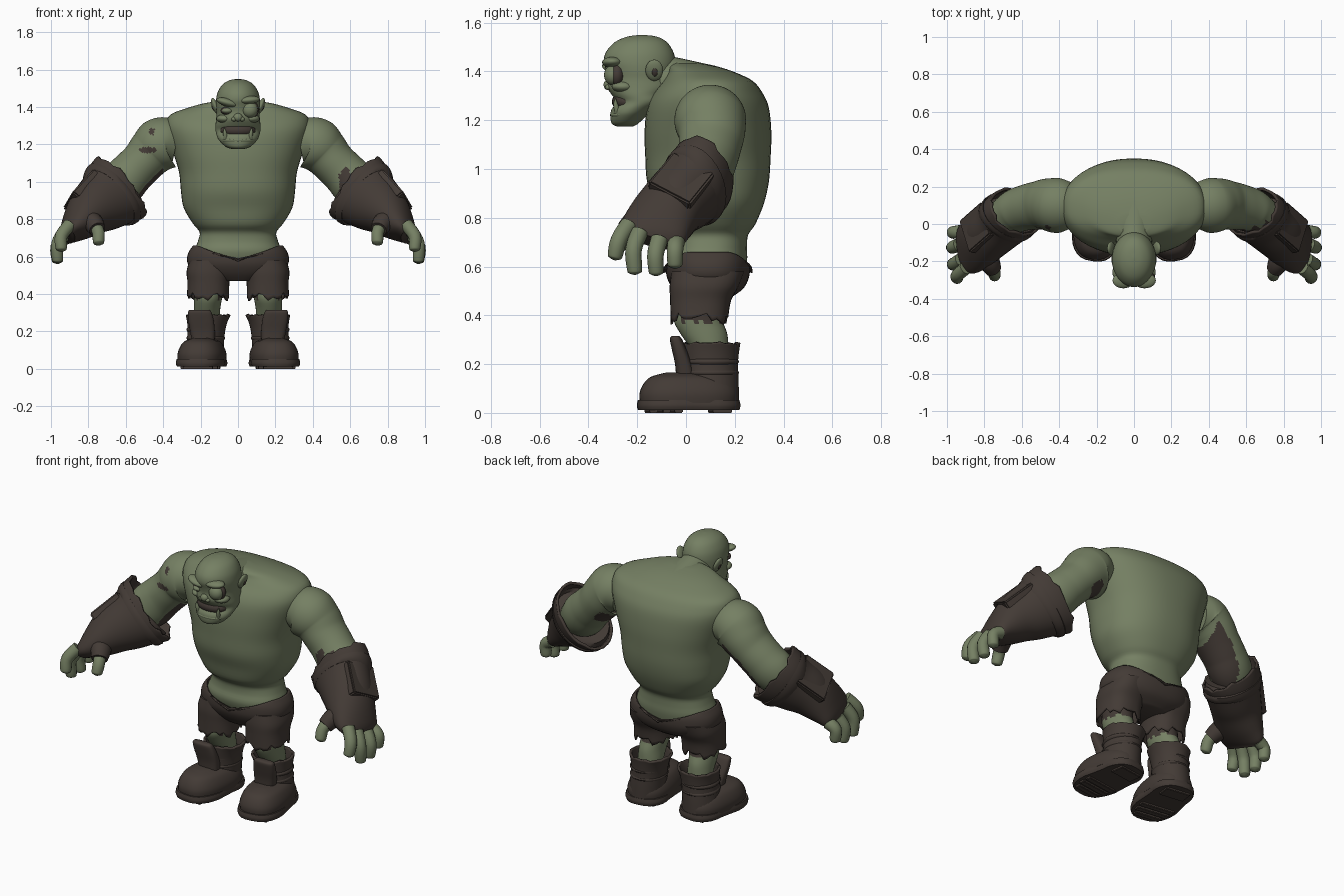
import bpy, bmesh, math
from mathutils import Vector, Matrix

cube = bpy.data.objects.get("Cube")
if cube:
    bpy.data.objects.remove(cube, do_unlink=True)


def material(name, rgb):
    m = bpy.data.materials.new(name)
    m.use_nodes = True
    m.diffuse_color = (*rgb, 1)
    m.node_tree.nodes["Principled BSDF"].inputs["Base Color"].default_value = (*rgb, 1)
    return m


SKIN = material("green skin", (0.178, 0.215, 0.125))
LEATHER = material("dark leather", (0.056, 0.043, 0.036))


def finish(name, bm, mats, rule=None, thick=0):
    bmesh.ops.recalc_face_normals(bm, faces=bm.faces)
    if rule:
        for f in bm.faces:
            f.material_index = int(rule(f.calc_center_median(), f.normal))
    me = bpy.data.meshes.new(name)
    bm.to_mesh(me)
    bm.free()
    ob = bpy.data.objects.new(name, me)
    bpy.context.collection.objects.link(ob)
    for m in mats:
        me.materials.append(m)
    if thick:
        sol = ob.modifiers.new("thickness", "SOLIDIFY")
        sol.thickness, sol.offset = thick, -1
    bpy.ops.object.select_all(action="DESELECT")
    ob.select_set(True)
    bpy.context.view_layer.objects.active = ob
    bpy.ops.object.shade_smooth_by_angle(angle=math.radians(50))
    return ob


def smooth_path(keys, steps):
    # Catmull-Rom through (x, y, z, radius_a, radius_b)
    out = []
    for i in range(len(keys) - 1):
        p = [keys[max(0, min(len(keys) - 1, i + k))] for k in (-1, 0, 1, 2)]
        for s in range(steps):
            t = s / steps
            out.append([0.5 * (2 * b + (c - a) * t + (2 * a - 5 * b + 4 * c - d) * t * t
                               + (3 * b - a - 3 * c + d) * t ** 3) for a, b, c, d in zip(*p)])
    return out + [list(keys[-1])]


def loft(name, keys, mat, sign=1, n=32, steps=4, flat=False, power=2.0, caps=(True, True),
         warp=None, rule=None, thick=0):
    rows = smooth_path(keys, steps)
    pts = [Vector(r[:3]) for r in rows]
    bm = bmesh.new()
    rings = []
    for i, r in enumerate(rows):
        u, v = Vector((1, 0, 0)), Vector((0, 1, 0))
        if not flat:
            t = (pts[min(i + 1, len(pts) - 1)] - pts[max(i - 1, 0)]).normalized()
            u = (v - t * v.dot(t)).normalized()
            v = t.cross(u)
        ring = []
        for k in range(n):
            a = math.tau * k / n
            c, s = (math.copysign(abs(w) ** (2 / power), w) for w in (math.cos(a), math.sin(a)))
            co = pts[i] + u * c * max(r[3], 0.002) + v * s * max(r[4], 0.002)
            if warp:
                co = warp(co, i / (len(rows) - 1), k)
            ring.append(bm.verts.new((co.x * sign, co.y, co.z)))
        rings.append(ring)
    for lo, hi in zip(rings, rings[1:]):
        for k in range(n):
            bm.faces.new((lo[k], lo[(k + 1) % n], hi[(k + 1) % n], hi[k]))
    for use, ring in zip(caps, (rings[0], rings[-1])):
        if use:
            bm.faces.new(ring)
    return finish(name, bm, mat if isinstance(mat, list) else [mat], rule, thick)


def ball(name, loc, size, mat, rot=(0, 0, 0)):
    bm = bmesh.new()
    bmesh.ops.create_uvsphere(bm, u_segments=24, v_segments=14, radius=1)
    ob = finish(name, bm, [mat])
    ob.location, ob.scale, ob.rotation_euler = loc, size, rot
    return ob


def block(name, loc, size, mat, rot=(0, 0, 0), bevel=0.01):
    bm = bmesh.new()
    bmesh.ops.create_cube(bm, size=1, matrix=Matrix.Diagonal((*size, 1)))
    bmesh.ops.bevel(bm, geom=bm.edges[:], offset=bevel, segments=2, affect="EDGES")
    ob = finish(name, bm, [mat])
    ob.location, ob.rotation_euler = loc, rot
    return ob


def jag(k):
    # ragged cloth edge
    return 0.5 * math.sin(k * 2.3) + 0.5 * math.sin(k * 0.9 + 1)


# Torso with heavy hunched back
loft("torso", [(0, .1, .52, .2, .13), (0, .09, .62, .232, .16), (0, .095, .68, .215, .155),
               (0, .095, .73, .205, .16), (0, .09, .775, .24, .195), (0, .095, .86, .29, .225),
               (0, .09, .95, .305, .25), (0, .09, 1.05, .315, .257), (0, .09, 1.15, .345, .26),
               (0, .09, 1.25, .378, .25), (0, .09, 1.31, .385, .225), (0, .09, 1.36, .36, .185),
               (0, .065, 1.395, .27, .14), (0, .03, 1.42, .18, .1), (0, 0, 1.435, .08, .05)],
     SKIN, n=48, flat=True, power=2.3)
loft("neck", [(0, .08, 1.3, .13, .14), (0, -.06, 1.35, .11, .1), (0, -.18, 1.38, .1, .09)], SKIN)

# Head
loft("head", [(0, -.25, 1.175, .03, .035), (0, -.25, 1.187, .065, .055), (0, -.235, 1.22, .1, .075),
              (0, -.215, 1.245, .113, .09), (0, -.185, 1.275, .12, .1), (0, -.19, 1.305, .12, .115),
              (0, -.185, 1.335, .117, .138), (0, -.185, 1.37, .115, .135), (0, -.187, 1.405, .118, .14),
              (0, -.19, 1.44, .117, .147), (0, -.19, 1.48, .108, .138), (0, -.185, 1.52, .083, .107),
              (0, -.18, 1.543, .045, .06), (0, -.18, 1.55, .004, .004)], SKIN, n=40, flat=True)
ball("nose", (0, -.318, 1.345), (.024, .02, .022), SKIN)
ball("mouth", (0, -.24, 1.276), (.096, .064, .045), LEATHER)
ball("lower_lip", (0, -.256, 1.222), (.092, .056, .02), SKIN)
ball("big_eye", (.064, -.3, 1.385), (.042, .036, .042), SKIN)
ball("small_eye", (-.057, -.298, 1.38), (.03, .026, .016), SKIN)
ball("big_eye_rim", (.064, -.282, 1.385), (.048, .032, .048), LEATHER)
ball("small_eye_rim", (-.057, -.288, 1.38), (.036, .03, .022), LEATHER)
for s in (-1, 1):
    ball("brow", (s * .057, -.302, 1.424 if s < 0 else 1.437), (.06, .042, .022), SKIN,
         (0, .28 if s < 0 else -.08, 0))
    ball("cheek", (s * .07, -.257, 1.338), (.046, .048, .024), SKIN)
    ball("nostril", (s * .021, -.317, 1.335), (.015, .015, .012), SKIN)
    ball("ear", (s * .122, -.13, 1.405), (.016, .036, .046), SKIN, (0, s * .35, 0))
    ball("ear_hollow", (s * .133, -.128, 1.397), (.007, .012, .018), LEATHER, (0, s * .35, 0))
    loft("tusk", [(.066, -.28, 1.23, .012, .012), (.07, -.288, 1.262, .01, .01),
                  (.075, -.29, 1.29, .002, .002)], SKIN, s, n=10)
for i in range(-2, 3):
    block("upper_tooth", (i * .023, -.297 + .004 * i * i, 1.312), (.019, .012, .012), SKIN, bevel=.003)

# Shorts seat with dipping waistband
loft("shorts_seat", [(0, .08, .47, .12, .1), (0, .09, .51, .22, .145), (0, .09, .56, .268, .168),
                     (0, .09, .615, .268, .172), (0, .09, .66, .24, .17)], LEATHER, n=48, flat=True,
     power=2.4, caps=(True, False), thick=.012,
     warp=lambda c, t, k: c - Vector((0, 0, t ** 4 * .085 * max(0, 1 - abs(c.x) / .22))))


# Worn patches on the arms
def right_patch(c, nrm):
    spot = ((c.x + .48) / .05) ** 2 + ((c.z - 1.17) / .016) ** 2 < 1 and nrm.y < 0
    dot = ((c.x + .46) / .014) ** 2 + ((c.z - 1.27) / .02) ** 2 < 1 and nrm.y < 0
    under = nrm.z < -.35 + .06 * math.sin(c.x * 70) and nrm.x > .1 and c.x < -.4 and nrm.y > -.55
    return spot or dot or under


def left_patch(c, nrm):
    spot = ((c.x - .42) / .05) ** 2 + ((c.z - 1.06) / .05) ** 2 < 1 and nrm.x < -.3 and nrm.y > -.2
    torn = c.x > .54 and c.z < 1.06 + .02 * math.sin(c.x * 90) and nrm.y < -.45
    return spot or torn


for s in (-1, 1):
    side = "left_" if s > 0 else "right_"
    # Arm
    loft(side + "arm", [(.33, .1, 1.2, .12, .11), (.385, .1, 1.21, .142, .135), (.42, .1, 1.195, .147, .145),
                        (.465, .105, 1.155, .138, .13), (.51, .1, 1.105, .13, .119),
                        (.57, .09, 1.045, .122, .12), (.64, .065, .975, .115, .125),
                        (.74, .0, .91, .09, .09)],
         [SKIN, LEATHER], s, n=72, steps=9, rule=left_patch if s > 0 else right_patch)
    # Gauntlet with flared open cuff and bracer plate
    loft(side + "gauntlet", [(.63, .065, .97, .14, .205), (.66, .045, .945, .143, .196),
                             (.71, .002, .902, .14, .17), (.775, -.053, .853, .138, .143),
                             (.84, -.105, .788, .142, .105), (.89, -.137, .735, .138, .065),
                             (.91, -.15, .705, .11, .04)], LEATHER, s, caps=(False, True), thick=.015,
         warp=lambda c, t, k: c + Vector((-1, .7, 1)) * max(0, .2 - t) * .045 * jag(k))
    loft(side + "cuff_band", [(.66, .047, .943, .125, .17), (.664, .043, .939, .146, .201),
                              (.69, .021, .917, .145, .188), (.695, .015, .912, .125, .16)],
         LEATHER, s, steps=2)
    along = Vector((s * .58, -.51, -.63))
    out = Vector((s * .78, .08, .62))
    across = along.cross(out).normalized()
    plate = block(side + "bracer", (0, 0, 0), (.2, .2, .05), LEATHER, bevel=.008)
    plate.matrix_world = Matrix.Translation((s * .835, -.02, .95)) @ Matrix(
        (along, across, along.cross(across))).transposed().to_4x4()
    # Fingers and thumb
    digits = [((.9, -.235, .77), (.945, -.275, .71), (.945, -.292, .64)),
              ((.925, -.19, .74), (.965, -.215, .67), (.965, -.21, .58)),
              ((.935, -.11, .71), (.97, -.125, .65), (.965, -.122, .575)),
              ((.92, -.04, .7), (.965, -.045, .67), (.965, -.045, .605)),
              ((.8, -.17, .79), (.75, -.25, .74), (.745, -.28, .675))]
    for d in digits:
        base, mid, tip = map(Vector, d)
        end = (tip - mid).normalized() * .014
        loft(side + "digit", [(*base, .036, .036), (*mid, .034, .034), (*(tip - end * .5), .031, .031),
                              (*(tip + end * .5), .022, .022), (*(tip + end), .004, .004)], SKIN, s, n=14)
    loft(side + "thumb_sleeve", [(.82, -.13, .81, .07, .06), (.775, -.2, .78, .06, .055),
                                 (.752, -.245, .745, .046, .044)], LEATHER, s, n=20)
    # Shorts leg with torn hem, and shin
    loft(side + "shorts_leg", [(.15, .09, .58, .11, .15), (.155, .075, .52, .12, .142),
                               (.158, .06, .46, .112, .125), (.16, .055, .385, .113, .118)],
         LEATHER, s, flat=True, power=2.4, caps=(True, False), thick=.01,
         warp=lambda c, t, k: c + Vector((0, 0, t ** 6 * .028 * jag(k))))
    loft(side + "shin", [(.16, .05, .45, .08, .09), (.16, .05, .38, .075, .1), (.165, .075, .32, .07, .095),
                         (.165, .1, .25, .07, .075), (.17, .11, .15, .07, .07)],
         [SKIN, LEATHER], s, flat=True,
         rule=lambda c, m: c.z > .375 + .012 * math.sin(c.y * 120) and c.y > -.02)
    # Boot: parts share an outward toe turn
    turn = Matrix.Rotation(.14, 3, "Z")
    pivot = Vector((.18, .1, 0))

    def toe_out(c, t=0, k=0):
        return pivot + turn @ (c - pivot)

    loft(side + "boot_shaft", [(.183, .105, .04, .102, .112), (.177, .105, .12, .1, .112),
                               (.17, .105, .2, .1, .11), (.165, .106, .25, .108, .114),
                               (.16, .108, .285, .12, .118)], LEATHER, s, flat=True,
         caps=(True, False), thick=.014,
         warp=lambda c, t, k: toe_out(c) + Vector((0, 0, t ** 4 * .006 * jag(k))))
    for z, r in ((.165, .104), (.21, .104)):
        loft(side + "boot_fold", [(.173, .105, z - .02, r - .015, r - .01), (.173, .105, z, r, r + .01),
                                  (.173, .105, z + .02, r - .015, r - .01)], LEATHER, s,
             flat=True, warp=toe_out)
    loft(side + "boot_foot", [(.18, .01, .04, .124, .2), (.18, .01, .08, .126, .202),
                              (.18, .01, .12, .112, .185), (.18, .005, .148, .088, .15),
                              (.18, .005, .165, .04, .09)], LEATHER, s, flat=True, power=2.5, warp=toe_out)
    loft(side + "boot_sole", [(.18, .01, .012, .128, .208), (.18, .01, .03, .134, .212),
                              (.18, .01, .052, .13, .208)], LEATHER, s, flat=True, power=2.7,
         warp=lambda c, t, k: toe_out(Vector((.18 + (c.x - .18) * (1 - .1 * math.exp(-((c.y - .05) / .06) ** 2)),
                                              c.y, c.z))))
    for y, w in ((-.145, .16), (-.095, .2), (-.045, .21), (.14, .15)):
        at = toe_out(Vector((.18, y, .01)))
        block(side + "tread", (s * at.x, at.y, at.z), (w, .08 if y > 0 else .034, .02),
              LEATHER, (0, 0, s * .14), .003)
    # Tongue curls up and forward out of the shaft
    loft(side + "boot_tongue", [(.185, .0, .14, .06, .04), (.19, -.01, .2, .066, .035),
                                (.198, -.028, .26, .068, .03), (.205, -.042, .305, .062, .024),
                                (.207, -.043, .316, .05, .012)], LEATHER, s, flat=True, power=3)
